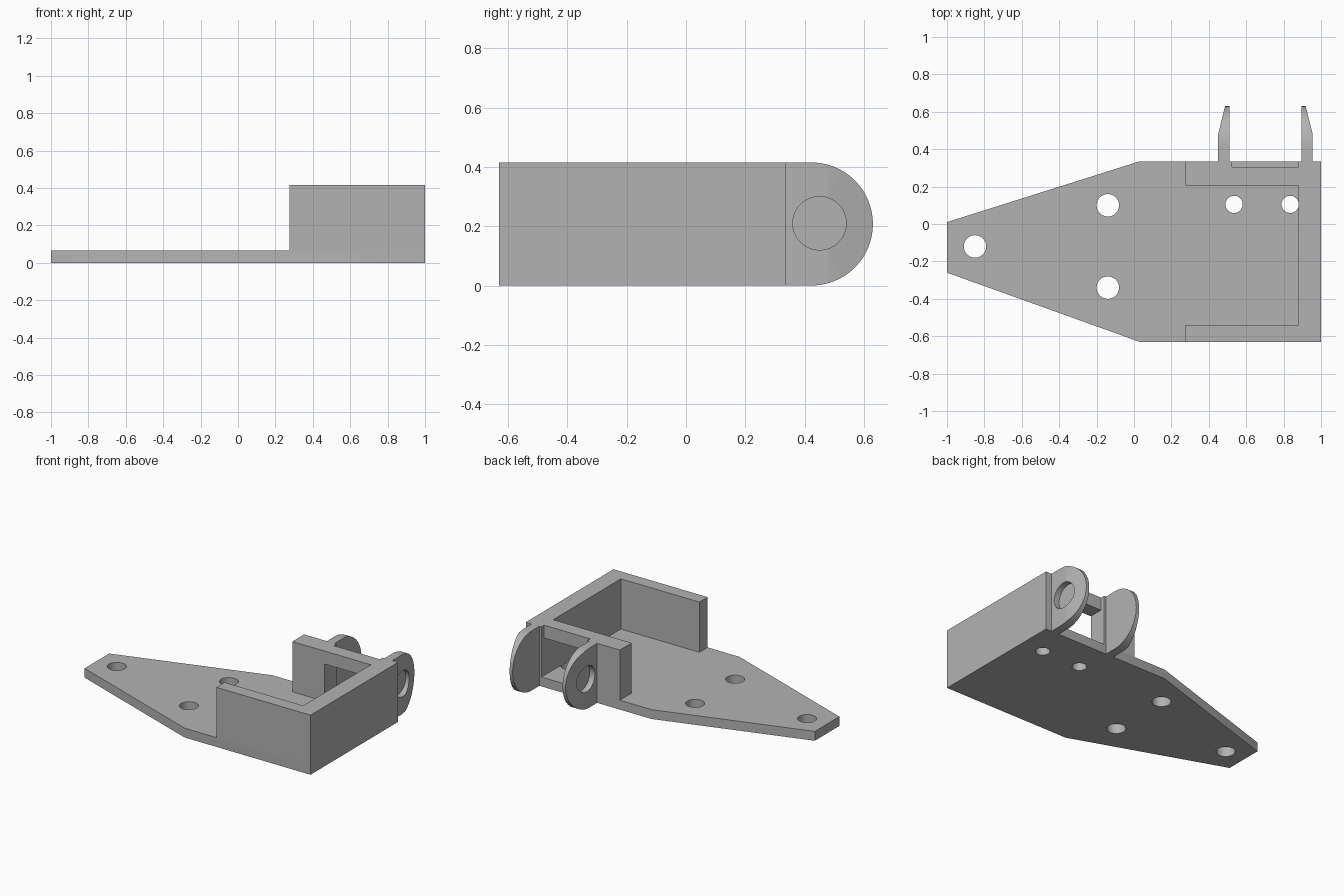
import bpy
import bmesh
from math import cos, sin, pi, radians
from mathutils import Vector, Matrix

if "Cube" in bpy.data.objects:
    bpy.data.objects.remove(bpy.data.objects["Cube"])

GREY = (0.45, 0.45, 0.45, 1)
metal = bpy.data.materials.new("plain grey")
metal.use_nodes = True
metal.diffuse_color = GREY
metal.node_tree.nodes["Principled BSDF"].inputs["Base Color"].default_value = GREY

FLOOR, TOP = 0.065, 0.415
FRONT, BACK = -0.63, 0.335


def make_object(name, bm):
    bmesh.ops.recalc_face_normals(bm, faces=bm.faces)
    mesh = bpy.data.meshes.new(name)
    bm.to_mesh(mesh)
    bm.free()
    mesh.materials.append(metal)
    obj = bpy.data.objects.new(name, mesh)
    bpy.context.collection.objects.link(obj)
    return obj


def extrude(points, depth):
    """Solid from a closed outline of 3D points, pushed along depth."""
    bm = bmesh.new()
    face = bm.faces.new([bm.verts.new(p) for p in points])
    result = bmesh.ops.extrude_face_region(bm, geom=[face], use_keep_orig=True)
    moved = [g for g in result["geom"] if isinstance(g, bmesh.types.BMVert)]
    bmesh.ops.translate(bm, verts=moved, vec=Vector(depth))
    return bm


def box(name, x0, x1, y0, y1, z0, z1):
    outline = [(x0, y0, z0), (x1, y0, z0), (x1, y1, z0), (x0, y1, z0)]
    return make_object(name, extrude(outline, (0, 0, z1 - z0)))


def cylinder(name, centre, radius, length, axis="Z"):
    bm = bmesh.new()
    turn = Matrix.Rotation(pi / 2, 4, "Y") if axis == "X" else Matrix()
    bmesh.ops.create_cone(bm, cap_ends=True, segments=48, radius1=radius,
                          radius2=radius, depth=length,
                          matrix=Matrix.Translation(centre) @ turn)
    return make_object(name, bm)


def cut(obj, cutter):
    cutter.hide_render = True
    mod = obj.modifiers.new("cut", "BOOLEAN")
    mod.operation = "DIFFERENCE"
    mod.solver = "EXACT"
    mod.object = cutter
    bpy.context.view_layer.objects.active = obj
    bpy.ops.object.modifier_apply(modifier=mod.name)
    bpy.data.objects.remove(cutter)


def smooth(obj):
    bpy.ops.object.select_all(action="DESELECT")
    obj.select_set(True)
    bpy.context.view_layer.objects.active = obj
    bpy.ops.object.shade_smooth_by_angle(angle=radians(25))


# Tapered base plate with five screw holes
outline = [(-1, 0.01), (-1, -0.26), (0.03, FRONT), (1, FRONT), (1, BACK), (0.03, BACK)]
plate = make_object("base_plate", extrude([(x, y, 0) for x, y in outline], (0, 0, FLOOR)))
for x, y, r in [(-0.85, -0.12, 0.06), (-0.14, 0.1, 0.06), (-0.14, -0.34, 0.06),
                (0.535, 0.105, 0.046), (0.835, 0.105, 0.046)]:
    cut(plate, cylinder("screw_hole", (x, y, 0), r, 0.4))
smooth(plate)

# Three-sided wall, open towards the narrow end
outline = [(0.275, FRONT), (1, FRONT), (1, BACK), (0.275, BACK),
           (0.275, 0.205), (0.88, 0.205), (0.88, -0.54), (0.275, -0.54)]
walls = make_object("walls", extrude([(x, y, FLOOR) for x, y in outline],
                                     (0, 0, TOP - FLOOR)))

# Window through the back wall, with a set-back beam above it
cut(walls, box("window_cut", 0.525, 0.88, 0.1, 0.5, FLOOR - 0.1, 0.325))
cut(walls, box("beam_recess", 0.525, 0.88, 0.305, 0.5, 0.2, TOP + 0.1))

# Pair of rounded lugs, bevelled outside, each with a blind pivot socket
MIDDLE, INNER, OUTER = 0.7025, 0.1925, 0.2525
RADIUS = TOP / 2
for name, side in (("left_lug", 1), ("right_lug", -1)):
    x = MIDDLE + side * INNER
    arc = [(x, 0.4225 + RADIUS * cos(a), RADIUS + RADIUS * sin(a))
           for a in (pi * (i / 40 - 0.5) for i in range(41))]
    profile = [(x, BACK, 0)] + arc + [(x, BACK, TOP)]
    bm = extrude(profile, (side * (OUTER - INNER), 0, 0))
    bmesh.ops.bisect_plane(bm, geom=bm.verts[:] + bm.edges[:] + bm.faces[:],
                           plane_co=(MIDDLE + side * OUTER, 0.48, 0),
                           plane_no=(side * 0.15, 0.037, 0), clear_outer=True)
    bmesh.ops.holes_fill(bm, edges=[e for e in bm.edges if e.is_boundary])
    lug = make_object(name, bm)
    socket_x = MIDDLE + side * (INNER + 0.02 + 0.1)
    cut(lug, cylinder("pivot_socket", (socket_x, 0.45, 0.21), 0.09, 0.2, "X"))
    smooth(lug)
